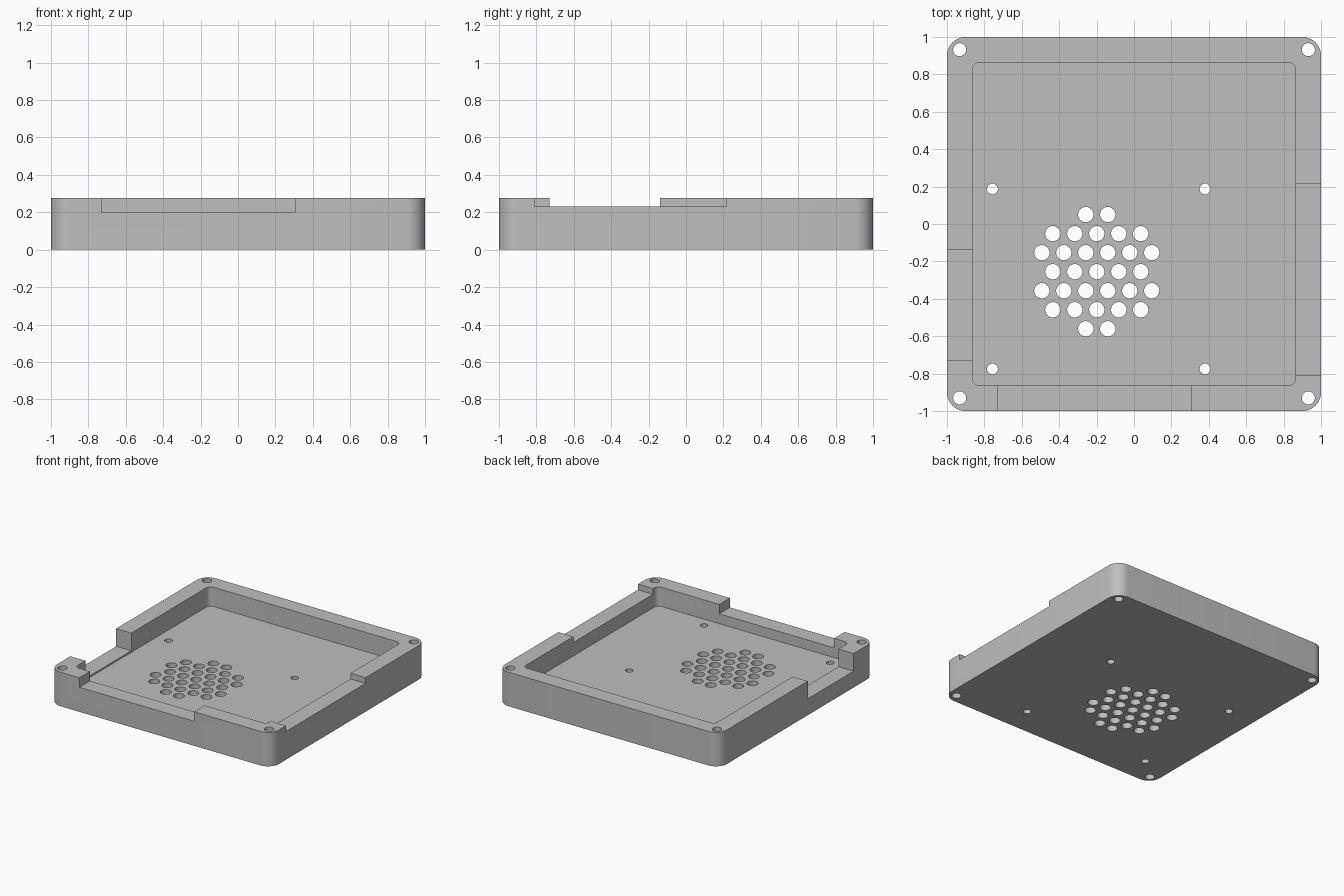
import bpy, bmesh, math
from mathutils import Matrix, Vector

cube = bpy.data.objects.get("Cube")
if cube:
    bpy.data.objects.remove(cube, do_unlink=True)

HEIGHT, FLOOR, INNER = 0.277, 0.12, 0.864


def add_box(bm, lo, hi, radius=0):
    """Box between two corners, with optional rounded vertical edges."""
    lo, hi = Vector(lo), Vector(hi)
    matrix = Matrix.Translation((lo + hi) / 2) @ Matrix.Diagonal((*(hi - lo), 1))
    verts = bmesh.ops.create_cube(bm, size=1, matrix=matrix)["verts"]
    if radius:
        edges = [e for e in bm.edges
                 if abs(e.verts[0].co.z - e.verts[1].co.z) > 0.01]
        bmesh.ops.bevel(bm, geom=edges, offset=radius, segments=10,
                        profile=0.5, affect='EDGES')


def add_hole(bm, x, y, radius):
    bmesh.ops.create_cone(bm, cap_ends=True, segments=32, radius1=radius,
                          radius2=radius, depth=1,
                          matrix=Matrix.Translation((x, y, 0.2)))


def make_object(name, bm):
    mesh = bpy.data.meshes.new(name)
    bm.to_mesh(mesh)
    bm.free()
    obj = bpy.data.objects.new(name, mesh)
    bpy.context.collection.objects.link(obj)
    return obj


# Solid tray block with rounded corners
bm = bmesh.new()
add_box(bm, (-1, -1, 0), (1, 1, HEIGHT), 0.1)
tray = make_object("case_tray", bm)

# Inner cavity
cavity = bmesh.new()
add_box(cavity, (-INNER, -INNER, FLOOR), (INNER, INNER, 0.5), 0.04)

# Connector notches in the front, left and right walls
notches = bmesh.new()
add_box(notches, (-0.73, -1.1, 0.2), (0.305, -0.85, 0.5))
add_box(notches, (0.85, -0.81, 0.23), (1.1, 0.215, 0.5))
add_box(notches, (-1.1, -0.73, 0.133), (-0.85, -0.14, 0.5))

# Corner screw holes, board mounting holes and the round vent grille
holes = bmesh.new()
for x in (-0.932, 0.932):
    for y in (-0.93, 0.932):
        add_hole(holes, x, y, 0.035)
for x in (-0.757, 0.38):
    for y in (-0.775, 0.187):
        add_hole(holes, x, y, 0.029)
PITCH = 0.1175
for row, count in enumerate((2, 5, 6, 5, 6, 5, 2)):
    y = -0.255 + (3 - row) * PITCH * math.sqrt(3) / 2
    for i in range(count):
        add_hole(holes, -0.199 + (i - (count - 1) / 2) * PITCH, y, 0.041)

# Cut each set out of the block
for name, bm in (("cavity_cutter", cavity), ("notch_cutter", notches),
                 ("hole_cutter", holes)):
    cutter = make_object(name, bm)
    cutter.hide_render = True
    mod = tray.modifiers.new(name, 'BOOLEAN')
    mod.operation = 'DIFFERENCE'
    mod.solver = 'EXACT'
    mod.object = cutter
    bpy.context.view_layer.objects.active = tray
    bpy.ops.object.modifier_apply(modifier=mod.name)
    bpy.data.objects.remove(cutter, do_unlink=True)

# Single grey plastic
grey = bpy.data.materials.new("grey_plastic")
grey.use_nodes = True
color = (0.52, 0.52, 0.52, 1)
grey.diffuse_color = color
grey.node_tree.nodes["Principled BSDF"].inputs["Base Color"].default_value = color
tray.data.materials.clear()
tray.data.materials.append(grey)

bpy.ops.object.select_all(action='DESELECT')
tray.select_set(True)
bpy.context.view_layer.objects.active = tray
bpy.ops.object.shade_smooth_by_angle(angle=math.radians(30))
